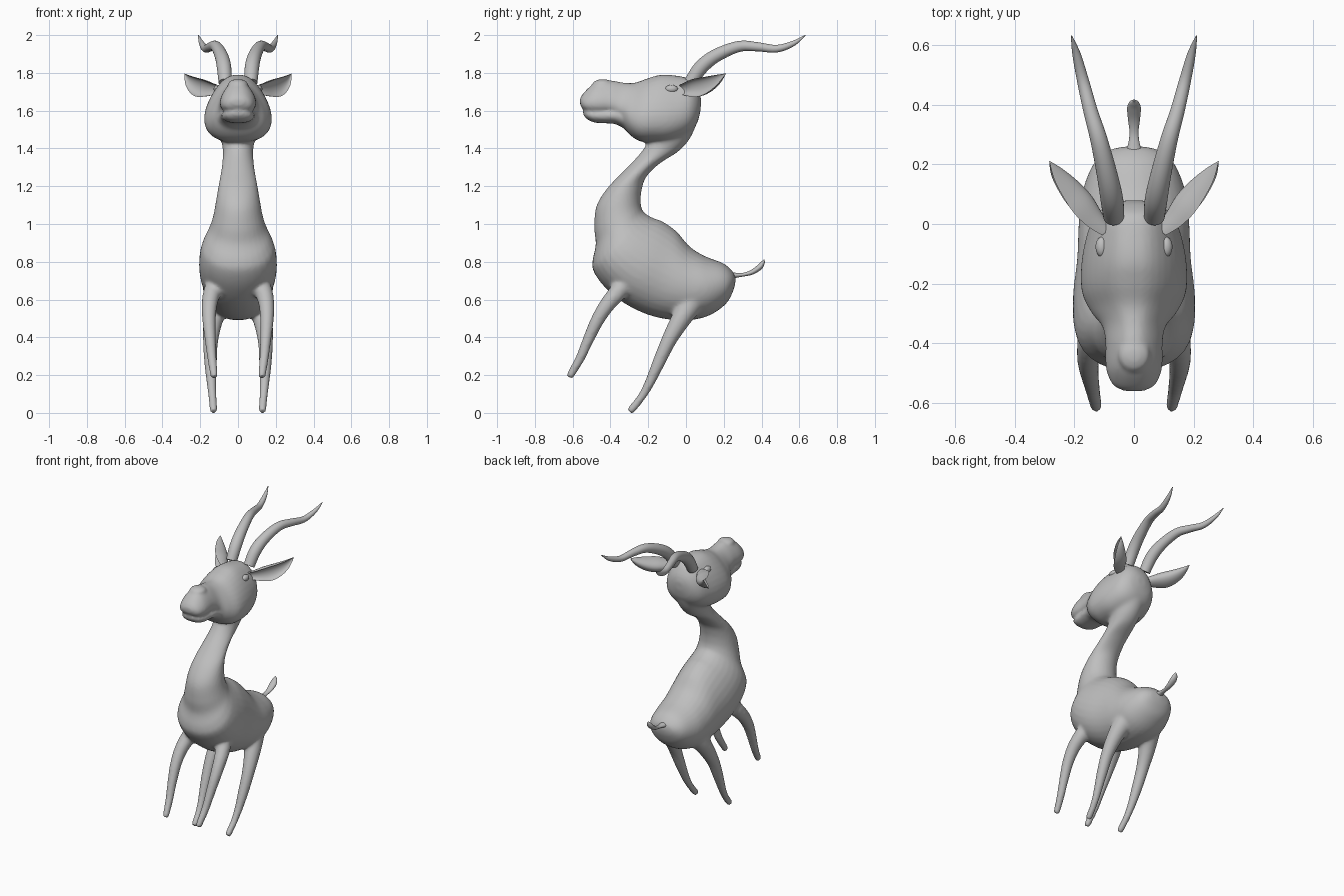
import bpy, bmesh, math
from mathutils import Vector

grey = bpy.data.materials.new("plain_grey")
grey.diffuse_color = (0.52, 0.52, 0.52, 1)
SIDES = 32


def spline(rows, steps=5):
    """Smoothly interpolate rows of numbers (Catmull-Rom)."""
    out = []
    for i in range(len(rows) - 1):
        a, b, c, d = rows[max(i - 1, 0)], rows[i], rows[i + 1], rows[min(i + 2, len(rows) - 1)]
        for s in range(steps):
            t = s / steps
            out.append([0.5 * (2 * q + (r - p) * t + (2 * p - 5 * q + 4 * r - u) * t * t
                               + (3 * q - p - 3 * r + u) * t ** 3)
                        for p, q, r, u in zip(a, b, c, d)])
    return out + [list(rows[-1])]


def finish(name, bm, mirror):
    if mirror:
        copy = bmesh.ops.duplicate(bm, geom=bm.verts[:] + bm.edges[:] + bm.faces[:])
        for v in copy["geom"]:
            if isinstance(v, bmesh.types.BMVert):
                v.co.x *= -1
    bmesh.ops.recalc_face_normals(bm, faces=bm.faces)
    mesh = bpy.data.meshes.new(name)
    bm.to_mesh(mesh)
    bm.free()
    mesh.materials.append(grey)
    ob = bpy.data.objects.new(name, mesh)
    bpy.context.collection.objects.link(ob)
    bpy.context.view_layer.objects.active = ob
    ob.select_set(True)
    bpy.ops.object.shade_smooth_by_angle(angle=math.radians(50))
    ob.select_set(False)
    return ob


def loft(name, rings, mirror=False):
    """Skin closed rings of points and cap both ends."""
    bm = bmesh.new()
    loops = [[bm.verts.new(p) for p in ring] for ring in rings]
    n = len(loops[0])
    for a, b in zip(loops, loops[1:]):
        for i in range(n):
            j = (i + 1) % n
            bm.faces.new((a[i], a[j], b[j], b[i]))
    bm.faces.new(loops[0])
    bm.faces.new(loops[-1])
    return finish(name, bm, mirror)


def angles():
    return [2 * math.pi * i / SIDES for i in range(SIDES)]


def profile(name, rows, power=1.0):
    """Rows: upper y, z, lower y, z, half width, pear shape (wider below)."""
    rings = []
    for y1, z1, y2, z2, w, k in spline(rows):
        ring = []
        for a in angles():
            c, s = math.cos(a), math.sin(a)
            x = w * math.copysign(abs(c) ** power, c) * (1 - k * s)
            ring.append((x, (y1 + y2) / 2 + (y1 - y2) / 2 * s, (z1 + z2) / 2 + (z1 - z2) / 2 * s))
        rings.append(ring)
    return loft(name, rings)


def tube(name, rows, mirror=True, flat=1.0):
    """Rows: x, y, z, radius along a path."""
    pts = spline(rows)
    rings = []
    for i, (x, y, z, r) in enumerate(pts):
        t = Vector(pts[min(i + 1, len(pts) - 1)][:3]) - Vector(pts[max(i - 1, 0)][:3])
        t.normalize()
        up = t.cross(Vector((1, 0, 0))).normalized()
        side = up.cross(t)
        rings.append([Vector((x, y, z)) + side * r * math.cos(a) + up * r * flat * math.sin(a)
                      for a in angles()])
    return loft(name, rings, mirror)


def ellipsoid(name, centre, radii, mirror=False):
    bm = bmesh.new()
    bmesh.ops.create_uvsphere(bm, u_segments=24, v_segments=16, radius=1)
    for v in bm.verts:
        v.co = Vector(c + r * q for c, r, q in zip(centre, radii, v.co))
    return finish(name, bm, mirror)


# torso sweeping from the rump forward to the chest and up the neck
body = profile("body", [
    (0.262, 0.715, 0.262, 0.69, 0.01, 0), (0.25, 0.745, 0.25, 0.645, 0.08, 0),
    (0.2, 0.79, 0.21, 0.575, 0.135, 0), (0.1, 0.83, 0.11, 0.51, 0.175, 0.03),
    (0.02, 0.88, -0.02, 0.49, 0.186, 0.06), (-0.05, 0.96, -0.17, 0.51, 0.19, 0.1),
    (-0.12, 1.01, -0.31, 0.57, 0.202, 0.15), (-0.17, 1.03, -0.42, 0.655, 0.202, 0.16),
    (-0.2, 1.045, -0.485, 0.74, 0.19, 0.16), (-0.225, 1.065, -0.495, 0.8, 0.17, 0.12),
    (-0.235, 1.085, -0.478, 0.89, 0.147, 0.08), (-0.24, 1.12, -0.485, 0.98, 0.129, 0.04),
    (-0.235, 1.18, -0.475, 1.09, 0.114, 0), (-0.21, 1.25, -0.42, 1.185, 0.1, 0),
    (-0.14, 1.32, -0.33, 1.28, 0.086, 0), (-0.04, 1.385, -0.245, 1.37, 0.08, 0),
    (0.02, 1.45, -0.2, 1.44, 0.088, 0), (0.055, 1.53, -0.16, 1.52, 0.1, 0),
    (0.06, 1.6, -0.1, 1.6, 0.08, 0)])

# head with heavy cheeks and a blunt muzzle
head = profile("head", [
    (0.08, 1.66, 0.077, 1.6, 0.03, 0), (0.065, 1.71, 0.057, 1.53, 0.09, 0.1),
    (0.025, 1.765, 0.01, 1.475, 0.135, 0.2), (-0.05, 1.785, -0.08, 1.437, 0.16, 0.27),
    (-0.13, 1.79, -0.17, 1.432, 0.17, 0.3), (-0.2, 1.772, -0.25, 1.44, 0.166, 0.3),
    (-0.27, 1.748, -0.31, 1.485, 0.135, 0.33), (-0.33, 1.748, -0.35, 1.55, 0.1, 0.35),
    (-0.4, 1.76, -0.40, 1.58, 0.09, 0.35), (-0.46, 1.757, -0.46, 1.583, 0.09, 0.35),
    (-0.5, 1.735, -0.505, 1.588, 0.085, 0.3), (-0.545, 1.69, -0.54, 1.603, 0.067, 0.2),
    (-0.562, 1.66, -0.56, 1.63, 0.03, 0)], 0.8)

# lower jaw below the mouth line
jaw = profile("lower_jaw", [
    (-0.2, 1.62, -0.25, 1.465, 0.125, 0), (-0.3, 1.62, -0.32, 1.5, 0.112, 0),
    (-0.36, 1.62, -0.37, 1.528, 0.098, 0), (-0.42, 1.615, -0.42, 1.533, 0.09, 0),
    (-0.48, 1.612, -0.48, 1.536, 0.082, 0), (-0.525, 1.608, -0.52, 1.552, 0.064, 0),
    (-0.546, 1.6, -0.542, 1.575, 0.025, 0)], 0.8)
nose = ellipsoid("nose_pad", (0, -0.44, 1.738), (0.054, 0.056, 0.029))

# legs, flaring into the body
front_leg = tube("front_leg", [
    (0.115, -0.31, 0.7, 0.045), (0.137, -0.36, 0.64, 0.048), (0.151, -0.418, 0.572, 0.042),
    (0.153, -0.472, 0.485, 0.035), (0.145, -0.525, 0.37, 0.028), (0.138, -0.56, 0.29, 0.024),
    (0.128, -0.607, 0.208, 0.02), (0.127, -0.617, 0.188, 0.016)])
hind_leg = tube("hind_leg", [
    (0.085, 0.06, 0.65, 0.07), (0.106, 0.025, 0.58, 0.066), (0.13, -0.025, 0.5, 0.053),
    (0.145, -0.09, 0.385, 0.04), (0.145, -0.145, 0.265, 0.033), (0.14, -0.195, 0.155, 0.025),
    (0.135, -0.235, 0.085, 0.021), (0.13, -0.283, 0.024, 0.02), (0.129, -0.298, 0.008, 0.016)])

# fuse into one skin, then soften where the legs and head join the body
for part in (body, head, jaw, nose, front_leg, hind_leg):
    part.select_set(True)
bpy.context.view_layer.objects.active = body
bpy.ops.object.join()
skin = body.modifiers.new("skin", 'REMESH')
skin.mode = 'VOXEL'
skin.voxel_size = 0.009
skin.use_smooth_shade = True
bpy.ops.object.modifier_apply(modifier="skin")
if not body.data.materials:
    body.data.materials.append(grey)
group = body.vertex_groups.new(name="joins")
for v in body.data.vertices:
    z = v.co.z
    weight = max(0, 1 - abs(z - 0.63) / 0.15, 1 - abs(z - 1.48) / 0.1)
    if weight > 0:
        group.add([v.index], weight, 'REPLACE')
soften = body.modifiers.new("soften_joins", 'SMOOTH')
soften.vertex_group = "joins"
soften.iterations = 25
polish = body.modifiers.new("polish", 'SMOOTH')
polish.iterations = 3
body.select_set(False)

ellipsoid("eye", (0.108, -0.077, 1.715), (0.021, 0.034, 0.021), True)

# swept horns
tube("horn", [
    (0.068, 0.025, 1.75, 0.035), (0.074, 0.08, 1.83, 0.038), (0.089, 0.16, 1.892, 0.035),
    (0.117, 0.28, 1.94, 0.029), (0.146, 0.38, 1.938, 0.024), (0.171, 0.48, 1.928, 0.02),
    (0.193, 0.57, 1.957, 0.014), (0.21, 0.632, 2.0, 0.002)])

# cupped ears: crescent sections, open to the front and outside
along = Vector((0.175, 0.225, 0.09)).normalized()
out = Vector((0.8, -0.6, 0))
up = out.cross(along).normalized()
if up.z < 0:
    up.negate()
rings = []
for x, y, z, a, b in spline([
        (0.095, -0.02, 1.71, 0.024, 0.04), (0.135, 0.02, 1.713, 0.038, 0.065),
        (0.175, 0.07, 1.72, 0.049, 0.082), (0.215, 0.12, 1.735, 0.044, 0.072),
        (0.255, 0.17, 1.762, 0.027, 0.044), (0.283, 0.21, 1.795, 0.002, 0.003)]):
    rings.append([Vector((x, y, z)) + up * a * math.cos(t)
                  + out * b * (math.sin(t) if math.sin(t) < 0 else -0.45 * math.sin(t)) + out * b * 0.5
                  for t in angles()])
loft("ear", rings, True)

# tail with a widened tip
tube("tail", [
    (0, 0.22, 0.722, 0.04), (0, 0.26, 0.728, 0.022), (0, 0.305, 0.732, 0.015),
    (0, 0.35, 0.745, 0.02), (0, 0.39, 0.772, 0.023), (0, 0.408, 0.797, 0.015),
    (0, 0.413, 0.812, 0.003)], False, 0.65)
